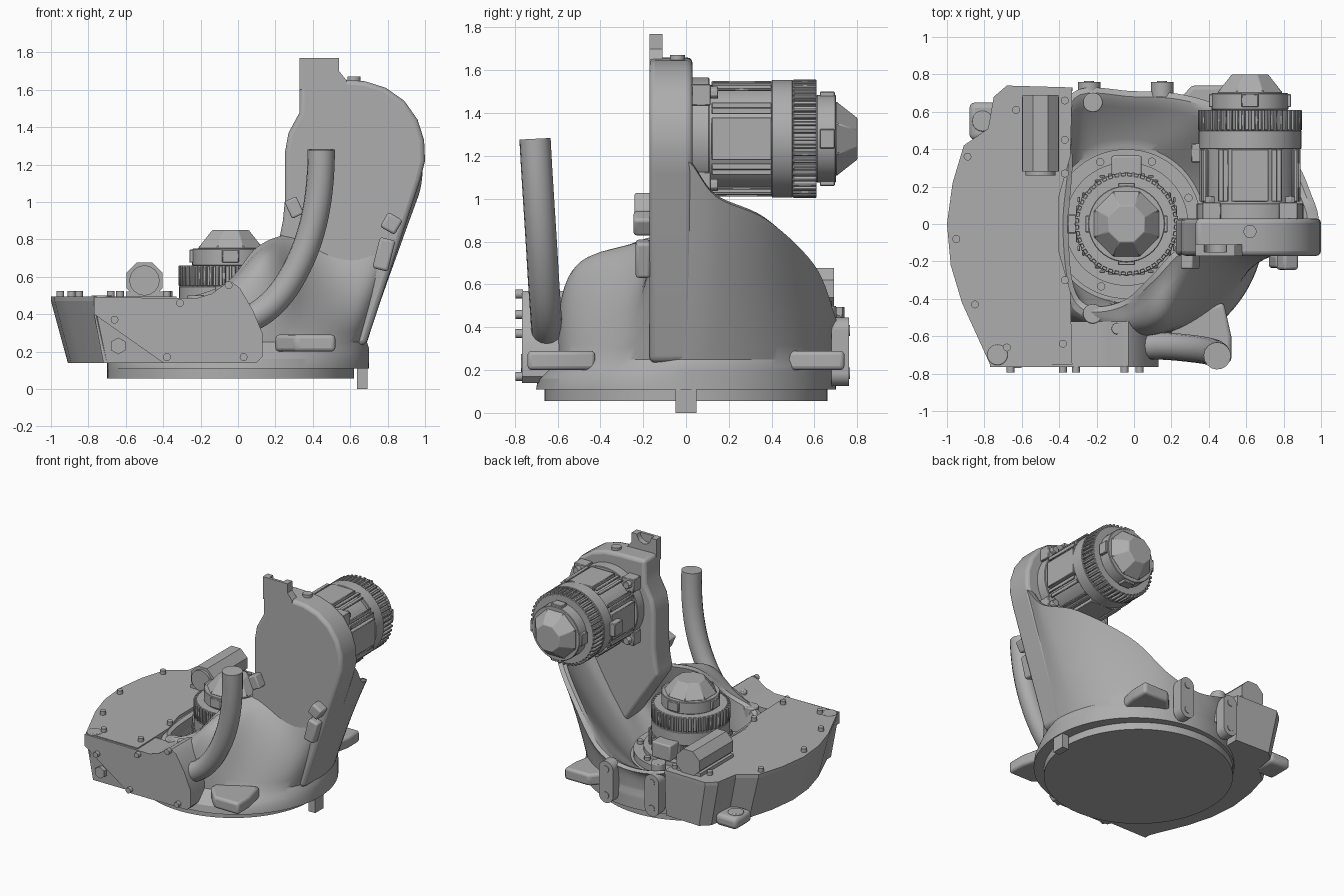
import bpy, bmesh
from math import sin, cos, pi, radians
from mathutils import Vector, Matrix

if "Cube" in bpy.data.objects:
    bpy.data.objects.remove(bpy.data.objects["Cube"])

grey = bpy.data.materials.new("cast_grey")
grey.use_nodes = True
grey.diffuse_color = (0.42, 0.42, 0.42, 1)
grey.node_tree.nodes["Principled BSDF"].inputs["Base Color"].default_value = (0.42, 0.42, 0.42, 1)
made = []
UPRIGHT = Matrix.Identity(4)
TO_BACK = Matrix.Rotation(-pi / 2, 4, 'X')


def finish(bm, name, bevel=0.0, segments=3):
    bmesh.ops.recalc_face_normals(bm, faces=bm.faces)
    mesh = bpy.data.meshes.new(name)
    bm.to_mesh(mesh)
    bm.free()
    mesh.materials.append(grey)
    ob = bpy.data.objects.new(name, mesh)
    bpy.context.collection.objects.link(ob)
    if bevel:
        mod = ob.modifiers.new("Bevel", 'BEVEL')
        mod.width, mod.segments, mod.limit_method = bevel, segments, 'ANGLE'
        mod.angle_limit = radians(35)
    made.append(ob)
    return ob


def add_cyl(bm, at, r, depth, rot=UPRIGHT, sides=32, r2=None, spin=0.0):
    # cylinder or cone that starts at the given point and runs along local z
    m = Matrix.Translation(at) @ rot @ Matrix.Translation((0, 0, depth / 2)) @ Matrix.Rotation(spin, 4, 'Z')
    bmesh.ops.create_cone(bm, cap_ends=True, segments=sides, radius1=r,
                          radius2=r if r2 is None else r2, depth=depth, matrix=m)


def add_box(bm, centre, size, rot=UPRIGHT):
    m = Matrix.Translation(centre) @ rot @ Matrix.Diagonal((*size, 1))
    bmesh.ops.create_cube(bm, size=1, matrix=m)


def add_prism(bm, bottom, top):
    # solid between two matching outlines
    a, b = [[bm.verts.new(p) for p in ring] for ring in (bottom, top)]
    bm.faces.new(a)
    bm.faces.new(b)
    for i in range(len(a)):
        j = (i + 1) % len(a)
        bm.faces.new((a[i], a[j], b[j], b[i]))


def box(name, centre, size, rot=UPRIGHT, bevel=0.0):
    bm = bmesh.new()
    add_box(bm, centre, size, rot)
    return finish(bm, name, bevel)


def front_plate(name, outline, y0, y1, bevel=0.0):
    bm = bmesh.new()
    add_prism(bm, [(x, y0, z) for x, z in outline], [(x, y1, z) for x, z in outline])
    return finish(bm, name, bevel)


def catmull(rows, i, t):
    n = len(rows)
    p = [list(rows[(i + k) % n]) for k in (-1, 0, 1, 2)]
    for k, q in enumerate(p):
        q[0] += 360 * ((i + k - 1) // n)
    return [b + 0.5 * t * (c - a + t * (2 * a - 5 * b + 4 * c - d + t * (3 * (b - c) + d - a)))
            for a, b, c, d in zip(*p)]


# Bell-shaped shell: base angle, rim position, bulge of the wall
rim = [(0, .985, .0, 1.18, 0), (14, .955, .14, 1.01, 0), (35, .83, .38, .9, .1),
       (58, .52, .6, .69, .2), (75, .27, .69, .47, .3), (92, 0, .71, .4, .5),
       (118, -.33, .7, .46, .5), (150, -.37, .35, .47, 0), (180, -.41, 0, .47, 0),
       (210, -.37, -.35, .47, 0), (240, -.27, -.49, .48, .5), (265, -.06, -.47, .56, .9),
       (285, .12, -.33, .75, 1), (306, .34, -.13, .82, .3), (330, .62, -.13, .8, 0),
       (347, .92, -.13, 1.1, 0)]
hub = Vector((-.04, 0, 0))
columns = []
for i in range(len(rim)):
    for s in range(7):
        ang, x, y, z, bulge = catmull(rim, i, s / 7)
        d = Vector((cos(radians(ang)), sin(radians(ang)), 0))
        lip = Vector((x, y, z))
        tuck = .085 * max(0, -d.y)
        foot = d * (.69 - tuck) + Vector((0, 0, .25))
        corner = ((foot + lip) / 2).lerp(Vector((foot.x, foot.y, z)), bulge)
        c1, c2 = foot.lerp(corner, .8), lip.lerp(corner, .8)
        # flared skirt, wall, rolled rim, inner scoop
        col = [d * (.7 - tuck * f) + Vector((0, 0, h)) for h, f in ((.11, 0), (.16, .1), (.19, .45), (.22, .8))]
        for k in range(13):
            t = k / 12
            u = 1 - t
            col.append(foot * u ** 3 + c1 * 3 * t * u * u + c2 * 3 * t * t * u + lip * t ** 3)
        inward = (hub + Vector((0, 0, z)) - lip).normalized()
        inner = lip + inward * .06
        floor = hub + d * .42 + Vector((0, 0, .26))
        col.append(lip + inward * .03 + Vector((0, 0, .012)))
        for k in range(8):
            t = k / 7
            p = inner.lerp(floor, t)
            p.z -= .3 * (inner.z - floor.z) * t * (1 - t)
            col.append(p)
        columns.append(col)
bm = bmesh.new()
grid = [[bm.verts.new(p) for p in col] for col in columns]
for a, b in zip(grid, grid[1:] + grid[:1]):
    for k in range(len(a) - 1):
        bm.faces.new((a[k], b[k], b[k + 1], a[k + 1]))
bm.faces.new([c[0] for c in grid])
bm.faces.new([c[-1] for c in grid])
finish(bm, "bell_housing")

# Base disc and locating key
bm = bmesh.new()
add_cyl(bm, (-.04, 0, .055), .66, .07, sides=96)
finish(bm, "base_disc")
box("locating_key", (.665, 0, .06), (.055, .1, .12))

# Upright arm
arm = [(.33, 1.66), (.56, 1.655), (.68, 1.645), (.79, 1.61), (.89, 1.54), (.96, 1.44), (.995, 1.33),
       (1, 1.22), (.975, 1.12), (.685, .24), (.6, .22), (.34, .62), (.22, .8), (.24, .9),
       (.25, 1), (.25, 1.26), (.27, 1.37), (.33, 1.48)]
front_plate("upright_arm", arm, -.17, .03, .025)
notch = [(.435 + .06 * cos(a), 1.77 + .06 * sin(a)) for a in [pi + pi * k / 8 for k in range(9)]]
front_plate("arm_tab", [(.33, 1.6), (.33, 1.77)] + notch + [(.54, 1.77), (.54, 1.7), (.58, 1.65), (.58, 1.6)],
            -.15, -.11)
front_plate("arm_tab_front", [(.33, 1.6), (.33, 1.77), (.54, 1.77), (.54, 1.7), (.58, 1.65), (.58, 1.6)],
            -.17, -.15)
box("arm_block_upper", (.82, -.2, .885), (.09, .09, .09), Matrix.Rotation(radians(30), 4, 'Y'), .015)
box("arm_block_lower", (.78, -.2, .72), (.085, .07, .17), Matrix.Rotation(radians(14), 4, 'Y'), .015)
box("cable_clamp", (.3, -.2, .97), (.07, .08, .1), Matrix.Rotation(radians(-25), 4, 'Y'), .01)
bm = bmesh.new()
add_cyl(bm, (.62, -.04, 1.63), .035, .04, sides=16)
finish(bm, "arm_plug")

# Side deck with sloping walls
edge = [(-.33, .73), (-.68, .74), (-.75, .68), (-.78, .51), (-.91, .42), (-.97, .22), (-1, 0),
        (-.98, -.22), (-.92, -.42), (-.77, -.75), (-.33, -.75), (-.34, -.36), (-.4, -.15), (-.4, .15), (-.34, .36)]
bm = bmesh.new()
low = [(x * (.91 if x < -.5 else 1), y * .98, .14) for x, y in edge]
add_prism(bm, low, [(x, y, .47) for x, y in edge])
add_prism(bm, [(x, y, .47) for x, y in edge], [(x, y, .495) for x, y in edge])
finish(bm, "side_deck")
box("rear_corner_lug", (-.79, .55, .185), (.18, .2, .09), bevel=.03)
bm = bmesh.new()
add_cyl(bm, (-.81, .55, .22), .055, .02)
add_cyl(bm, (-.73, -.7, .47), .055, .03)
for y in (.65, -.48):
    add_cyl(bm, (-.22, y, .25), .052, .25)
add_cyl(bm, (-.09, -.56, .47), .03, .08)
finish(bm, "round_bosses", .006)

# Front cover and the box behind it
cover = [(-.77, .49), (-.77, .4), (-.4, .14), (.1, .14), (.13, .17), (.13, .3), (.08, .42),
         (.01, .54), (-.03, .57), (-.07, .56), (-.14, .51), (-.22, .485)]
front_plate("front_box", cover, -.745, -.52)
front_plate("front_cover", cover, -.765, -.745)
front_plate("corner_recess", [(-.77, .4), (-.72, .14), (-.4, .14)], -.735, -.6)

# Cable pipe
curve = bpy.data.curves.new("pipe_path", 'CURVE')
curve.dimensions = '3D'
curve.bevel_depth, curve.bevel_resolution, curve.use_fill_caps = .073, 6, True
path = curve.splines.new('BEZIER')
path.bezier_points.add(2)
for p, co, pull in zip(path.bezier_points, ((.05, -.65, .37), (.34, -.67, .7), (.445, -.705, 1.28)),
                       ((.12, 0, .05), (.08, -.01, .18), (0, -.01, .2))):
    p.co = co
    p.handle_left, p.handle_right = Vector(co) - Vector(pull), Vector(co) + Vector(pull)
temp = bpy.data.objects.new("pipe_path", curve)
bpy.context.collection.objects.link(temp)
bpy.context.view_layer.update()
bm = bmesh.new()
bm.from_mesh(bpy.data.meshes.new_from_object(temp.evaluated_get(bpy.context.evaluated_depsgraph_get())))
bpy.data.objects.remove(temp)
finish(bm, "cable_pipe")


# Motor, built along z and then placed
def motor(name, place):
    bm = bmesh.new()
    add_cyl(bm, (0, 0, 0), .285, .09, sides=48)
    add_cyl(bm, (0, 0, .08), .25, .42, sides=48)
    add_cyl(bm, (0, 0, .38), .275, .1, sides=48)
    add_cyl(bm, (0, 0, .48), .26, .11, sides=48)
    add_cyl(bm, (0, 0, .59), .205, .09, sides=40)
    add_cyl(bm, (0, 0, .68), .19, .1, sides=8, r2=.105, spin=pi / 8)
    for k in range(48):
        rot = Matrix.Rotation(2 * pi * k / 48, 4, 'Z')
        add_box(bm, rot @ Vector((.255, 0, .535)), (.045, .018, .11), rot)
    for k in range(4):
        rot = Matrix.Rotation(pi * k / 2, 4, 'Z')
        add_box(bm, rot @ Vector((.245, 0, .24)), (.05, .2, .28), rot)
        add_box(bm, rot @ Vector((.205, .205, .05)), (.1, .1, .09), rot)
        add_cyl(bm, rot @ Vector((.215, .215, .09)), .03, .04, sides=6)
        add_box(bm, rot @ Vector((.19, 0, .64)), (.06, .09, .07), rot)
        for side in (-1, 1):
            for step in (0, .025):
                add_box(bm, rot @ Vector((.255 - step, side * (.13 + step), .24)), (.014, .03, .28), rot)
    add_box(bm, (-.28, 0, .36), (.07, .1, .1))
    ob = finish(bm, name, .004, 1)
    ob.data.transform(place)


motor("base_motor", Matrix.Translation((-.04, 0, .07)))
motor("arm_motor", Matrix.Translation((.62, .02, 1.28)) @ TO_BACK)
bm = bmesh.new()
add_cyl(bm, (-.04, 0, .24), .4, .07, sides=64)
add_cyl(bm, (-.04, 0, .3), .33, .04, sides=64)
for k in range(8):
    a = pi * k / 4 + .4
    add_cyl(bm, (-.04 + .36 * cos(a), .36 * sin(a), .3), .022, .035, sides=12)
finish(bm, "motor_flange")
box("motor_connector", (-.04, .3, .42), (.16, .13, .12), bevel=.01)

# Eight-sided canister on the deck
bm = bmesh.new()
add_cyl(bm, (-.5, .28, .58), .105, .41, TO_BACK, 8, spin=pi / 8)
add_cyl(bm, (-.5, .26, .58), .08, .03, TO_BACK)
add_box(bm, (-.5, .48, .505), (.2, .4, .03))
finish(bm, "deck_canister")

# Lifting tabs and rear hinge lugs
for side, word in ((-1, "front"), (1, "rear")):
    bm = bmesh.new()
    ring = [(.2, .5), (.2, .62), (.31, .74), (.52, .74), (.52, .6), (.48, .42)]
    add_prism(bm, [(x, side * y, .2) for x, y in ring], [(x, side * y, .29) for x, y in ring])
    finish(bm, word + "_lifting_tab", .02)
for x, word in ((-.24, "right"), (.15, "left")):
    bm = bmesh.new()
    add_box(bm, (x, .72, .285), (.12, .08, .2))
    for z in (.185, .385):
        add_cyl(bm, (x, .68, z), .06, .08, TO_BACK)
        add_cyl(bm, (x, .75, z), .026, .015, TO_BACK, 16)
    finish(bm, word + "_hinge_lug")

# Fasteners on the deck and the cover
bm = bmesh.new()
for x, y in ((-.89, .36), (-.95, -.08), (-.85, -.43), (-.68, -.66), (-.63, .61), (-.37, .45),
             (-.37, .27), (-.37, -.3), (-.38, -.64), (-.37, .66)):
    add_cyl(bm, (x, y, .49), .021, .033, sides=12)
for x, z in ((-.66, .37), (-.38, .17), (.03, .17), (-.05, .555), (-.31, .46)):
    add_cyl(bm, (x, -.795, z), .021, .035, TO_BACK, 12)
add_cyl(bm, (-.64, -.77, .23), .045, .05, TO_BACK, 6)
finish(bm, "fasteners")

# Smooth shading that keeps hard edges
bpy.ops.object.select_all(action='DESELECT')
for ob in made:
    ob.select_set(True)
bpy.context.view_layer.objects.active = made[0]
bpy.ops.object.shade_smooth_by_angle(angle=radians(32))
